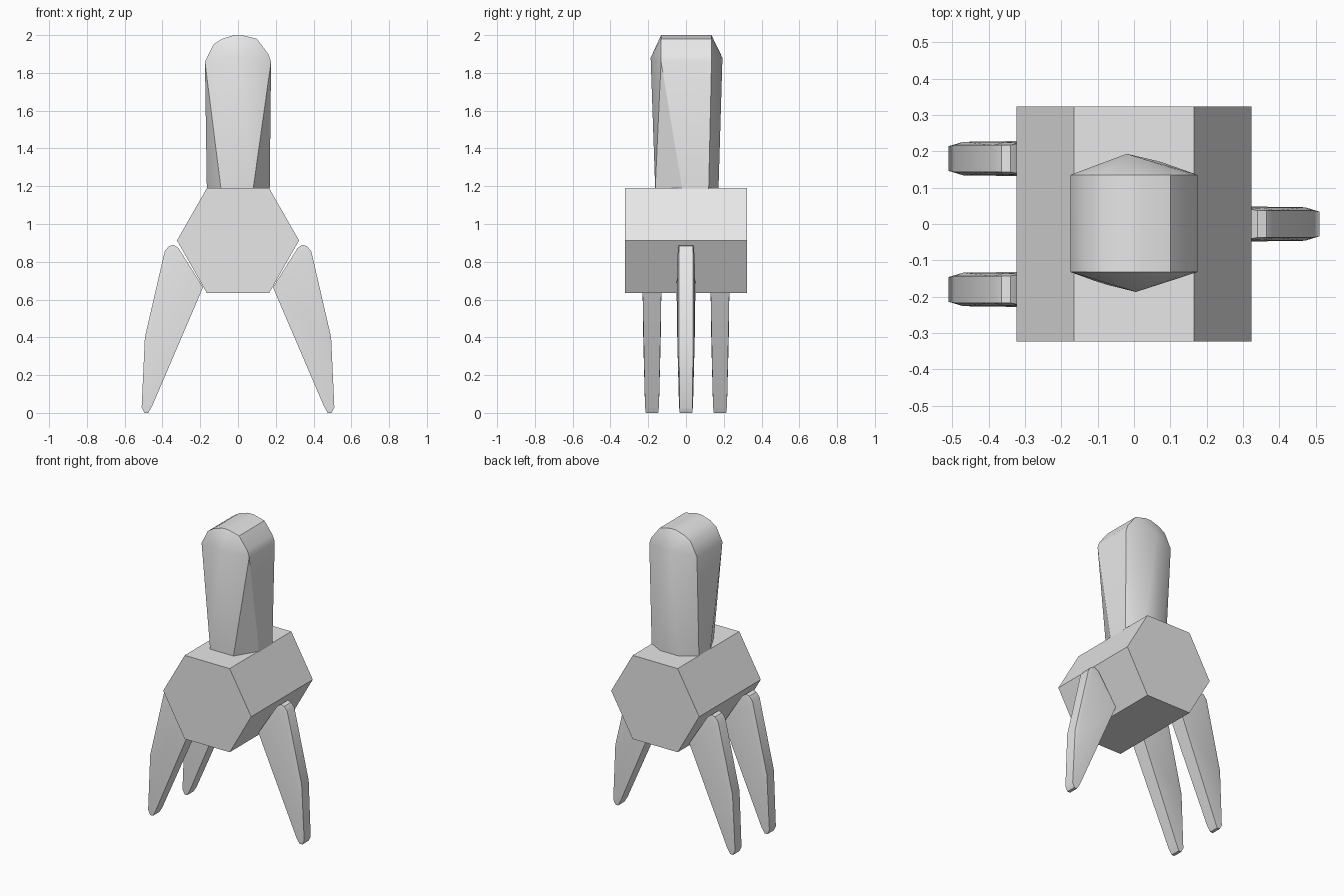
import bpy
import bmesh
import math

cube = bpy.data.objects.get("Cube")
if cube:
    bpy.data.objects.remove(cube, do_unlink=True)

grey = bpy.data.materials.new("light_grey")
grey.use_nodes = True
grey.diffuse_color = (0.8, 0.8, 0.8, 1)
grey.node_tree.nodes["Principled BSDF"].inputs["Base Color"].default_value = (0.8, 0.8, 0.8, 1)


def faceted_part(name, points):
    """Wrap a convex faceted shell around the given points."""
    bm = bmesh.new()
    for p in points:
        bm.verts.new(p)
    hull = bmesh.ops.convex_hull(bm, input=bm.verts)
    spare = {g for g in hull["geom_interior"] + hull["geom_unused"]
             if isinstance(g, bmesh.types.BMVert)}
    bmesh.ops.delete(bm, geom=list(spare), context="VERTS")
    bmesh.ops.dissolve_limit(bm, angle_limit=math.radians(1),
                             verts=bm.verts, edges=bm.edges)
    bmesh.ops.recalc_face_normals(bm, faces=bm.faces)
    mesh = bpy.data.meshes.new(name)
    bm.to_mesh(mesh)
    bm.free()
    mesh.materials.append(grey)
    obj = bpy.data.objects.new(name, mesh)
    bpy.context.collection.objects.link(obj)
    bpy.ops.object.select_all(action="DESELECT")
    obj.select_set(True)
    bpy.context.view_layer.objects.active = obj
    bpy.ops.object.shade_smooth_by_angle(angle=math.radians(30))
    return obj


# Hexagonal body running front to back
hexagon = [(s * x, z) for s in (-1, 1)
           for x, z in ((0.165, 1.19), (0.323, 0.913), (0.165, 0.635))]
faceted_part("hex_body", [(x, y, z) for x, z in hexagon for y in (-0.323, 0.323)])

# Handle: rounded top rim, front and back ridge points, tapered foot
rim = [(-0.175, 1.86), (-0.13, 1.95), (-0.085, 1.98), (-0.02, 2.0),
       (0.02, 2.0), (0.1, 1.98), (0.16, 1.9), (0.175, 1.86)]
handle = [(x, y, z) for x, z in rim for y in (-0.132, 0.135)]
handle += [(0.005, -0.187, 1.88), (-0.02, 0.193, 1.88)]
foot = [(-0.165, -0.02), (-0.09, -0.163), (0.08, -0.163), (0.168, -0.02),
        (0.168, 0.12), (0.07, 0.172), (-0.07, 0.172), (-0.165, 0.1)]
handle += [(x, y, 1.185) for x, y in foot]
faceted_part("handle", handle)

# Legs: side profile as x, z and half thickness
leg = [(0.34, 0.89, 0.037), (0.365, 0.883, 0.037), (0.388, 0.855, 0.037),
       (0.493, 0.4, 0.037), (0.51, 0.03, 0.034), (0.495, 0.0, 0.033),
       (0.475, 0.0, 0.033), (0.455, 0.035, 0.037), (0.185, 0.665, 0.05),
       (0.315, 0.872, 0.042), (0.47, 0.38, 0.046), (0.355, 0.83, 0.045)]
for name, side, offset in (("left_leg", 1, 0.0),
                           ("right_front_leg", -1, -0.18),
                           ("right_back_leg", -1, 0.18)):
    faceted_part(name, [(side * x, offset + s * half, z)
                        for x, z, half in leg for s in (-1, 1)])
